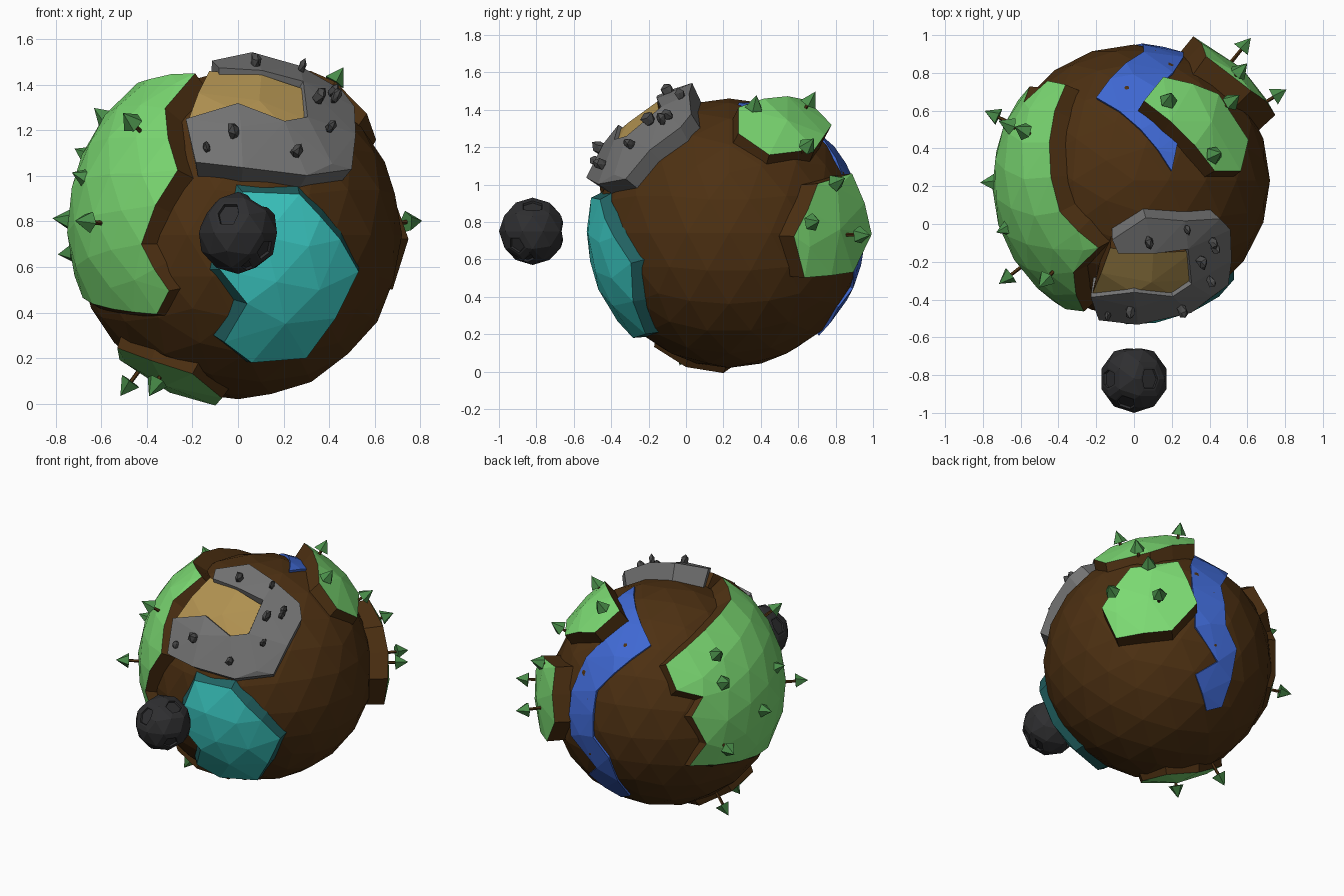
import bpy, bmesh, math, random
from mathutils import Vector, Matrix
from mathutils.geometry import delaunay_2d_cdt

if "Cube" in bpy.data.objects:
    bpy.data.objects.remove(bpy.data.objects["Cube"])

random.seed(4)
C = Vector((0, 0.23, 0.74))
R = 0.72


def mat(name, r, g, b):
    m = bpy.data.materials.new(name)
    m.diffuse_color = (r, g, b, 1)
    m.use_nodes = True
    m.node_tree.nodes["Principled BSDF"].inputs["Base Color"].default_value = m.diffuse_color
    return m


SOIL = mat("soil", .075, .03, .006)
GRASS = mat("grass", .2, .7, .17)
ROCK = mat("rock", .17, .17, .17)
DARK = mat("dark_rock", .07, .07, .07)
LAKE = mat("lake", .045, .6, .56)
SHORE = mat("lake_side", .015, .12, .12)
RIVER = mat("river", .05, .14, .65)
SAND = mat("sand", .43, .28, .08)
LEAF = mat("leaf", .07, .28, .07)
MOON = mat("moon", .028, .028, .03)


def finish(bm, name, *mats):
    me = bpy.data.meshes.new(name)
    bm.to_mesh(me)
    bm.free()
    for m in mats:
        me.materials.append(m)
    ob = bpy.data.objects.new(name, me)
    bpy.context.collection.objects.link(ob)
    return ob


# Viewing axes (right, up, toward viewer) used to lay points on the globe
def oblique(sx, sy, a, e):
    a, e = math.radians(a), math.radians(e)
    d = Vector((sx * math.sin(a) * math.cos(e), sy * math.cos(a) * math.cos(e), math.sin(e)))
    r = Vector((0, 0, 1)).cross(d).normalized()
    return r, d.cross(r), d


X, Y, Z = Vector((1, 0, 0)), Vector((0, 1, 0)), Vector((0, 0, 1))
VIEWS = {'F': (X, Z, -Y), 'R': (Y, Z, X), 'T': (X, Y, Z), 'U': (X, Y, -Z),
         'A': oblique(1, -1, 33.6, 25), 'B': oblique(-1, 1, 33.6, 25), 'D': oblique(1, 1, 40, -31)}


def direction(view, u, v, r):
    right, up, to = VIEWS[view]
    if view in 'FRTU':
        u, v = u - C.dot(right), v - C.dot(up)
    w = math.sqrt(max(0, r * r - u * u - v * v))
    return (right * u + up * v + to * w).normalized()


# Raised region: outline on the globe, faceted top, flared wall
def patch(name, outline, r, top, side, tilt=(0, 0, 0), flare=.02):
    tilt = Vector(tilt)
    dirs = [direction(*p, r) for p in outline]
    n = sum(dirs, Vector()).normalized()
    e1 = n.orthogonal().normalized()
    e2 = n.cross(e1)

    def lift(q, rad=None):
        s = q.length_squared
        d = (e1 * (2 * q.x) + e2 * (2 * q.y) + n * (1 - s)) / (1 + s)
        return C + d * (rad or r + d.dot(tilt))

    flat = [Vector((d.dot(e1), d.dot(e2))) / (1 + d.dot(n)) for d in dirs]
    if sum(a.x * b.y - a.y * b.x for a, b in zip(flat, flat[1:] + flat[:1])) < 0:
        flat.reverse()
    ring = []
    for a, b in zip(flat, flat[1:] + flat[:1]):
        k = max(1, round((b - a).length / .13))
        ring += [a.lerp(b, i / k) for i in range(k)]
    grid = [Vector((.14 * (i + .5 * (j % 2)), .12 * j)) for i in range(-7, 8) for j in range(-8, 9)]
    grid = [g for g in grid if min((g - q).length for q in ring) > .07]
    N = len(ring)
    vs, _, fs, *_ = delaunay_2d_cdt(ring + grid, [], [list(range(N))], 1, 1e-6)
    bm = bmesh.new()
    bv = [bm.verts.new(lift(v)) for v in vs]
    for f in fs:
        bm.faces.new([bv[i] for i in f])
    hi = [bm.verts.new(lift(q)) for q in ring]
    lo = []
    for i, q in enumerate(ring):
        t = (ring[(i + 1) % N] - ring[i - 1]).normalized()
        lo.append(bm.verts.new(lift(q + Vector((t.y, -t.x)) * flare, R - .02)))
    for i in range(N):
        j = (i + 1) % N
        bm.faces.new((hi[j], hi[i], lo[i], lo[j])).material_index = 1
    bmesh.ops.delete(bm, geom=[v for v in bm.verts if not v.link_faces], context='VERTS')
    bmesh.ops.remove_doubles(bm, verts=bm.verts, dist=1e-4)
    finish(bm, name, top, side)


def pts(view, *uv):
    return [(view, u, v) for u, v in uv]


# Globe
bm = bmesh.new()
bmesh.ops.create_icosphere(bm, subdivisions=3, radius=R, matrix=Matrix.Translation(C))
finish(bm, "globe", SOIL)

# Land, lake, mountain and river
patch("large_continent",
      pts('T', (-.18, -.11)) + pts('F', (-.31, 1.28), (-.26, 1.02), (-.43, .70), (-.31, .49), (-.37, .38), (-.58, .40))
      + pts('B', (.51, -.46), (.18, -.49), (.29, -.34), (.19, -.16), (.26, -.03), (.09, .01), (.02, .17))
      + pts('T', (-.38, .07)), .78, GRASS, SOIL, (.03, -.01, .045), .045)
patch("south_island", pts('U', (-.53, .02), (-.38, -.12), (-.2, -.17), (-.07, 0), (-.1, .2), (-.3, .28), (-.52, .24)),
      .755, GRASS, SOIL, flare=.025)
patch("upper_island", pts('T', (.05, .63), (.15, .76), (.45, .69), (.62, .45), (.57, .28), (.42, .28)),
      .785, GRASS, SOIL, (-.06, 0, .055), .025)
patch("lower_island", pts('D', (-.17, .62), (.13, .66), (.25, .4), (.09, .23), (-.26, .18), (-.35, .37)),
      .825, GRASS, SOIL, flare=.03)
patch("lake", pts('F', (.02, .93), (.27, .92), (.45, .72), (.53, .58), (.30, .20), (.06, .18), (-.06, .27),
                  (.04, .44), (-.08, .59), (-.04, .75)), .762, LAKE, SHORE, flare=.05)
patch("mountain", pts('T', (-.11, -.07), (.06, .04), (.45, .03)) + pts('A', (.28, .30))
      + pts('F', (.50, 1.03), (.3, 1.0), (.02, 1.03), (-.18, 1.05), (-.22, 1.23), (0, 1.30), (.2, 1.23), (.3, 1.25),
            (.28, 1.40)) + pts('T', (-.08, -.14)), .80, ROCK, ROCK, (-.03, -.01, .03))
patch("sand_basin", pts('T', (-.12, -.11), (.31, -.13)) + pts('F', (.33, 1.22), (.2, 1.2), (0, 1.26), (-.21, 1.22)),
      .775, SAND, SOIL, (-.02, -.01, .035))
patch("river", pts('T', (.2, .28), (-.2, .67)) + pts('B', (-.42, 0), (-.44, -.29), (-.34, -.42), (-.21, -.66))
      + pts('D', (.31, -.28), (.24, -.05), (.38, .03), (.24, .25)) + pts('B', (-.58, 0), (-.49, .21), (-.24, .43))
      + pts('T', (.24, .48)), .729, RIVER, RIVER, flare=0)


# Trees: trunk and cone pointing away from the globe centre
def tree(pos):
    d = (pos - C).normalized()
    rot = Z.rotation_difference(d).to_matrix().to_4x4()
    bm = bmesh.new()
    bmesh.ops.create_cone(bm, cap_ends=True, segments=5, radius1=.011, radius2=.009, depth=.12,
                          matrix=Matrix.Translation(pos - d * .07) @ rot)
    trunk = set(bm.faces)
    bmesh.ops.create_cone(bm, cap_ends=True, segments=5, radius1=.05, radius2=0, depth=.08,
                          matrix=Matrix.Translation(pos + d * .005) @ rot @ Matrix.Rotation(random.random() * 6, 4, 'Z'))
    for f in bm.faces:
        f.material_index = 0 if f in trunk else 1
    finish(bm, "tree", SOIL, LEAF)


for p in ((-.6, .5, 1.27), (-.68, .53, 1.1), (-.77, .22, .81), (-.75, .58, .66), (-.69, -.03, 1.0), (-.68, -.29, .8),
          (-.48, -.31, 1.25), (.19, .67, 1.46), (.44, .37, 1.44), (.53, .66, 1.22), (.77, .69, .8), (.57, .82, 1.02),
          (.59, .95, .73), (-.49, .27, .07), (-.37, -.02, .07)):
    tree(Vector(p))

# Boulders on the mountain
for p in pts('F', (-.02, 1.2), (.26, 1.11), (.41, 1.22), (.36, 1.35), (.43, 1.35), (-.14, 1.13)) + \
        pts('T', (.08, -.1), (.28, -.03), (.42, -.1)):
    d = direction(*p, .83)
    s = random.uniform(.03, .045)
    bm = bmesh.new()
    bmesh.ops.create_icosphere(bm, subdivisions=1, radius=s)
    for v in bm.verts:
        v.co *= random.uniform(.75, 1.15)
    bm.transform(Matrix.Translation(C + d * (.815 + .02 * d.z)) @ Z.rotation_difference(d).to_matrix().to_4x4()
                 @ Matrix.Diagonal((.65, .9, 1.2, 1)))
    finish(bm, "boulder", DARK)

# Moon with sunken craters
bm = bmesh.new()
bmesh.ops.create_icosphere(bm, subdivisions=2, radius=.18)
for d in ((-.25, -.8, .5), (-.7, 0, .7), (.6, 0, .8), (.8, -.5, -.2), (0, .9, .3), (-.5, .5, -.6), (.3, -.3, -.9)):
    d = Vector(d).normalized()
    v = max(bm.verts, key=lambda w: w.co.normalized().dot(d))
    bmesh.ops.dissolve_verts(bm, verts=[v])
    bm.normal_update()
    f = max((g for g in bm.faces if len(g.verts) > 4), key=lambda g: g.calc_center_median().normalized().dot(d))
    bmesh.ops.inset_individual(bm, faces=[f], thickness=.035, depth=.009)
    bmesh.ops.inset_individual(bm, faces=[f], thickness=.012, depth=0)
    bmesh.ops.inset_individual(bm, faces=[f], thickness=.003, depth=-.012)
bm.transform(Matrix.Translation((0, -.82, .75)))
finish(bm, "moon", MOON)
